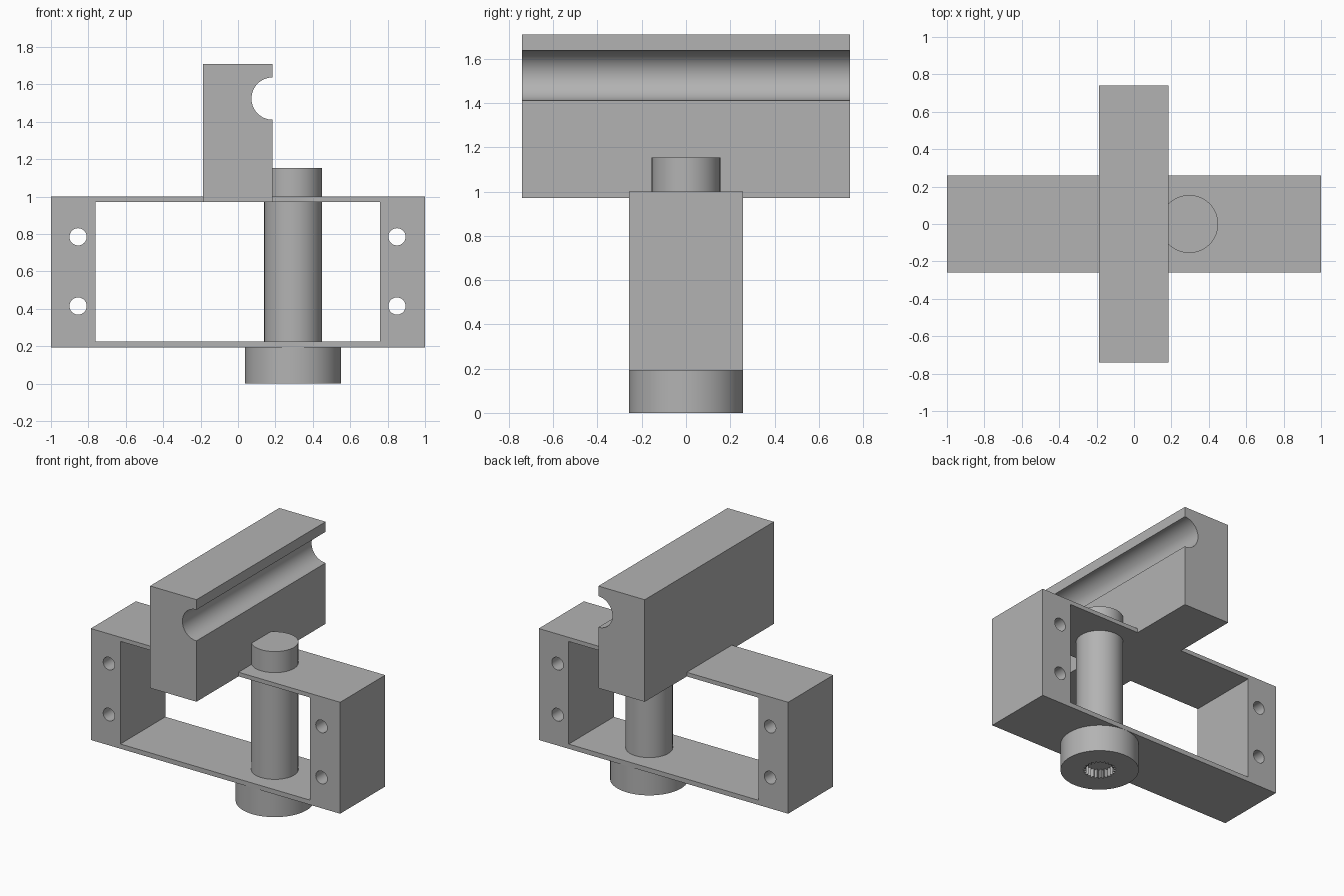
import bpy, bmesh, math
from mathutils import Matrix

if "Cube" in bpy.data.objects:
    bpy.data.objects.remove(bpy.data.objects["Cube"])

metal = bpy.data.materials.new("plain grey")
metal.diffuse_color = (0.45, 0.45, 0.45, 1)
metal.use_nodes = True
metal.node_tree.nodes["Principled BSDF"].inputs["Base Color"].default_value = metal.diffuse_color


def prism(name, outline, low, high, axis="Z"):
    """Extrude a closed outline along Z, or an (x, z) outline along Y."""
    bm = bmesh.new()
    face = bm.faces.new([bm.verts.new((a, b, low)) for a, b in outline])
    top = bmesh.ops.extrude_face_region(bm, geom=[face])["geom"]
    bmesh.ops.translate(bm, vec=(0, 0, high - low),
                        verts=[v for v in top if isinstance(v, bmesh.types.BMVert)])
    if axis == "Y":
        bmesh.ops.transform(bm, matrix=Matrix.Rotation(math.pi / 2, 4, "X"), verts=bm.verts)
    bmesh.ops.recalc_face_normals(bm, faces=bm.faces)
    mesh = bpy.data.meshes.new(name)
    bm.to_mesh(mesh)
    bm.free()
    mesh.materials.append(metal)
    obj = bpy.data.objects.new(name, mesh)
    bpy.context.collection.objects.link(obj)
    return obj


def rect(x0, x1, y0, y1):
    return [(x0, y0), (x1, y0), (x1, y1), (x0, y1)]


def circle(x, y, r, n=64):
    return [(x + r * math.cos(2 * math.pi * i / n),
             y + r * math.sin(2 * math.pi * i / n)) for i in range(n)]


def cut(obj, cutters):
    """Subtract the cutters, apply the result and remove them."""
    bpy.context.view_layer.objects.active = obj
    for c in cutters:
        mod = obj.modifiers.new("cut", "BOOLEAN")
        mod.operation, mod.solver, mod.object = "DIFFERENCE", "EXACT", c
        bpy.ops.object.modifier_apply(modifier=mod.name)
        bpy.data.objects.remove(c)


# Rectangular frame with a large window and four bolt holes
frame = prism("frame", rect(-1, 1, 0.192, 1.0), -0.258, 0.258, "Y")
cutters = [prism("window_cutter", rect(-0.763, 0.76, 0.226, 0.97), -0.4, 0.4, "Y")]
for x in (-0.855, 0.85):
    for z in (0.415, 0.785):
        cutters.append(prism("bolt_cutter", circle(x, z, 0.046, 32), -0.4, 0.4, "Y"))
cut(frame, cutters)

# Long top block with a half-round groove along its right side
arc = [(0.185 - 0.113 * math.sin(math.pi * i / 32),
        1.524 - 0.113 * math.cos(math.pi * i / 32)) for i in range(33)]
block = prism("grooved_block",
              [(-0.187, 0.97), (0.185, 0.97)] + arc + [(0.185, 1.71), (-0.187, 1.71)],
              -0.74, 0.74, "Y")

# Vertical shaft
shaft = prism("shaft", circle(0.295, 0, 0.155), 0.192, 1.153)

# Round head with a toothed socket underneath
head = prism("shaft_head", circle(0.295, 0, 0.257, 96), 0, 0.193)
teeth = 24
star = []
for i in range(teeth * 2):
    r = 0.112 if i % 2 else 0.09
    a = math.pi * i / teeth
    star.append((0.295 + r * math.cos(a), r * math.sin(a)))
cut(head, [prism("socket_cutter", star, -0.1, 0.06)])

# Smooth round surfaces, sharp edges
for obj in (frame, block, shaft, head):
    bpy.ops.object.select_all(action="DESELECT")
    obj.select_set(True)
    bpy.context.view_layer.objects.active = obj
    bpy.ops.object.shade_smooth_by_angle(angle=math.radians(30))
